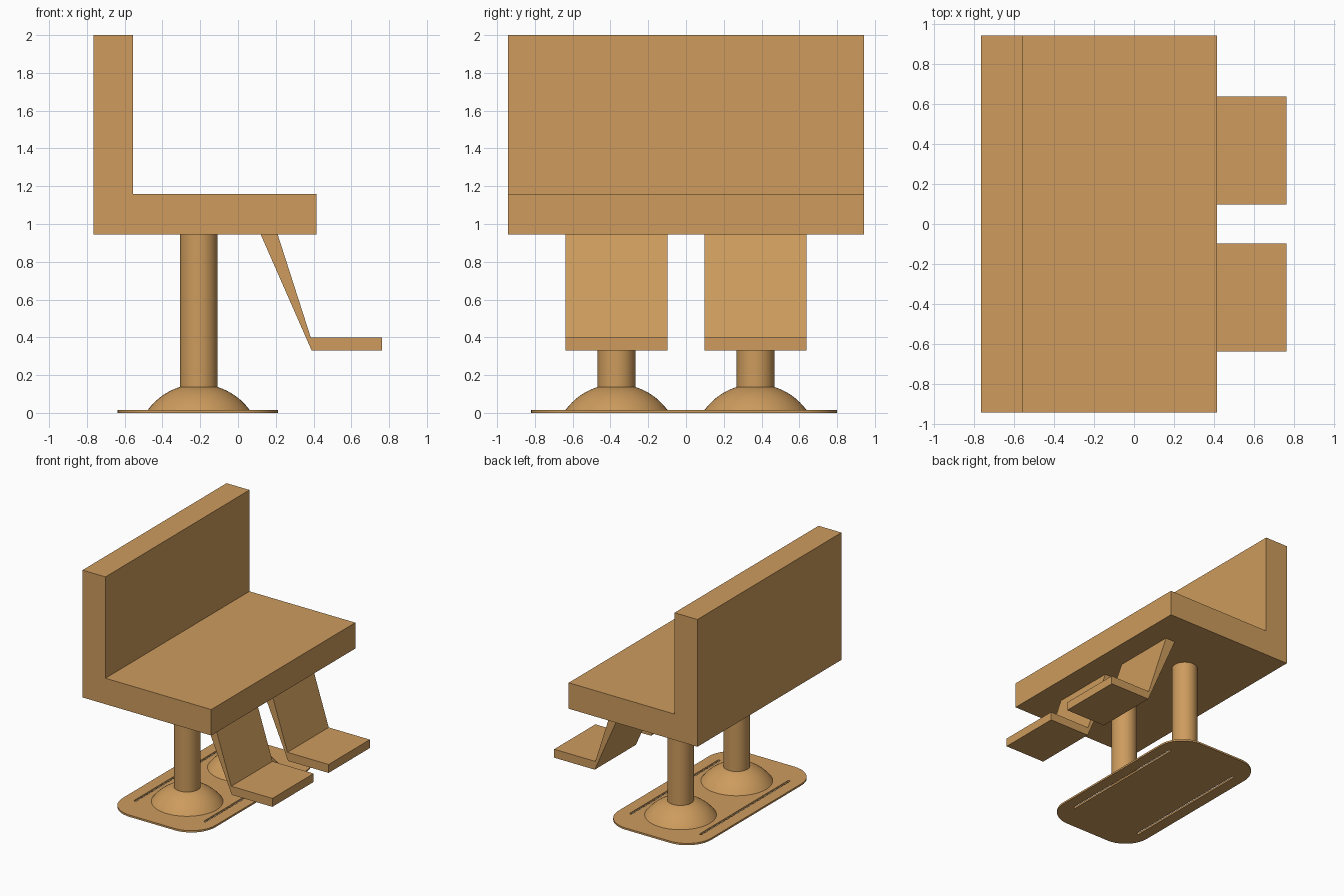
import bpy, bmesh
from math import sin, cos, pi, radians, asin, sqrt

if "Cube" in bpy.data.objects:
    bpy.data.objects.remove(bpy.data.objects["Cube"])

tan = bpy.data.materials.new("tan")
tan.diffuse_color = (0.61, 0.33, 0.11, 1)
tan.use_nodes = True
tan.node_tree.nodes["Principled BSDF"].inputs["Base Color"].default_value = tan.diffuse_color


def finish(name, bm, smooth=False):
    bmesh.ops.recalc_face_normals(bm, faces=bm.faces)
    me = bpy.data.meshes.new(name)
    bm.to_mesh(me)
    bm.free()
    ob = bpy.data.objects.new(name, me)
    bpy.context.collection.objects.link(ob)
    me.materials.append(tan)
    if smooth:
        bpy.ops.object.select_all(action='DESELECT')
        ob.select_set(True)
        bpy.context.view_layer.objects.active = ob
        bpy.ops.object.shade_smooth_by_angle(angle=radians(35))
    return ob


def extrude_profile(name, pts, y0, y1):
    """Side profile in x/z, extruded along y."""
    bm = bmesh.new()
    face = bm.faces.new([bm.verts.new((x, y0, z)) for x, z in pts])
    ext = bmesh.ops.extrude_face_region(bm, geom=[face])["geom"]
    verts = [v for v in ext if isinstance(v, bmesh.types.BMVert)]
    bmesh.ops.translate(bm, verts=verts, vec=(0, y1 - y0, 0))
    return finish(name, bm)


def lathe(name, pts, cx, cy, n=48):
    """Radius/height profile turned about a vertical axis, ends capped."""
    bm = bmesh.new()
    rings = [[bm.verts.new((cx + r * cos(2 * pi * i / n), cy + r * sin(2 * pi * i / n), z))
              for i in range(n)] for r, z in pts]
    for a, b in zip(rings, rings[1:]):
        for i in range(n):
            j = (i + 1) % n
            bm.faces.new((a[i], a[j], b[j], b[i]))
    bm.faces.new(rings[0][::-1])
    bm.faces.new(rings[-1])
    return finish(name, bm, True)


def rounded_rect(cx, cy, hx, hy, r, n=10):
    pts = []
    for k, (sx, sy) in enumerate([(1, 1), (-1, 1), (-1, -1), (1, -1)]):
        for i in range(n + 1):
            a = (k + i / n) * pi / 2
            pts.append((cx + sx * (hx - r) + r * cos(a), cy + sy * (hy - r) + r * sin(a)))
    return pts


# Bench seat and backrest
extrude_profile("seat", [(-0.765, 0.945), (0.415, 0.945), (0.415, 1.16),
                         (-0.555, 1.16), (-0.555, 2.0), (-0.765, 2.0)], -0.943, 0.943)

PX, T = -0.208, 0.015
foot = [(0.12, 0.945), (0.21, 0.945), (0.385, 0.4), (0.762, 0.4), (0.762, 0.33), (0.39, 0.33)]

# Spherical dome profile
zc = -0.182
R = sqrt(0.27 ** 2 + (T - zc) ** 2)
a0, a1 = asin(0.27 / R), asin(0.1 / R)
dome = [(R * sin(a0 + (a1 - a0) * i / 12), zc + R * cos(a0 + (a1 - a0) * i / 12)) for i in range(13)]

# Footrests, columns and domes, one set per side
for side, s in (("left", -1), ("right", 1)):
    y = s * 0.368
    extrude_profile(side + "_footrest", foot, y - 0.27, y + 0.27)
    lathe(side + "_column", [(0.1, 0.13), (0.1, 0.945)], PX, y)
    lathe(side + "_dome", dome, PX, y)

# Rounded base plate with two long slots
BX, BY = -0.212, -0.01
cu = bpy.data.curves.new("base_plate", 'CURVE')
cu.dimensions, cu.fill_mode, cu.extrude = '2D', 'BOTH', T / 2
outlines = [rounded_rect(BX, BY, 0.425, 0.81, 0.22)]
outlines += [rounded_rect(BX + s * 0.32, BY, 0.01, 0.585, 0.0099, 4) for s in (-1, 1)]
for pts in outlines:
    sp = cu.splines.new('POLY')
    sp.points.add(len(pts) - 1)
    for p, (x, y) in zip(sp.points, pts):
        p.co = (x, y, 0, 1)
    sp.use_cyclic_u = True
plate = bpy.data.objects.new("base_plate", cu)
bpy.context.collection.objects.link(plate)
plate.location.z = T / 2
cu.materials.append(tan)
bpy.ops.object.select_all(action='DESELECT')
plate.select_set(True)
bpy.context.view_layer.objects.active = plate
bpy.ops.object.convert(target='MESH')
bm = bmesh.new()
bm.from_mesh(plate.data)
bmesh.ops.remove_doubles(bm, verts=bm.verts, dist=0.0001)
bmesh.ops.recalc_face_normals(bm, faces=bm.faces)
bm.to_mesh(plate.data)
bm.free()
bpy.ops.object.shade_smooth_by_angle(angle=radians(35))
